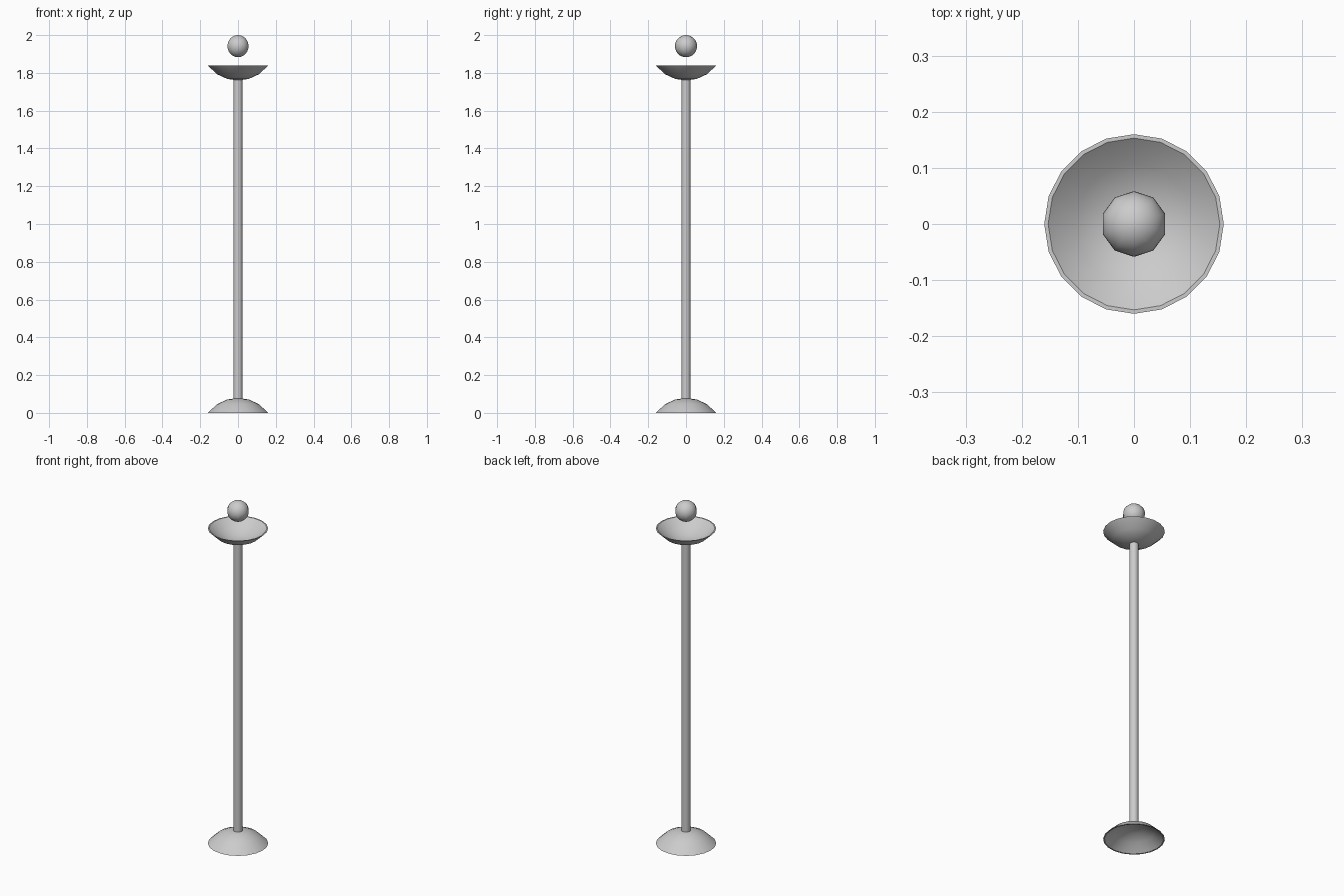
import bpy, math

if "Cube" in bpy.data.objects:
    bpy.data.objects.remove(bpy.data.objects["Cube"])

def smooth(ob):
    bpy.ops.object.select_all(action='DESELECT')
    ob.select_set(True)
    bpy.context.view_layer.objects.active = ob
    bpy.ops.object.shade_smooth_by_angle(angle=math.radians(40))

def lathe(name, profile, sides):
    """Spin a (radius, z) profile around z; it starts and ends on the axis."""
    verts, rings, faces = [], [], []
    for r, z in profile:
        n = 1 if r == 0 else sides
        rings.append([len(verts) + i for i in range(n)])
        verts += [(r * math.cos(2 * math.pi * i / sides),
                   r * math.sin(2 * math.pi * i / sides), z) for i in range(n)]
    for a, b in zip(rings, rings[1:]):
        for i in range(sides):
            j = (i + 1) % sides
            f = [a[i % len(a)], a[j % len(a)], b[j % len(b)], b[i % len(b)]]
            faces.append(list(dict.fromkeys(f)))
    me = bpy.data.meshes.new(name)
    me.from_pydata(verts, [], faces)
    ob = bpy.data.objects.new(name, me)
    bpy.context.collection.objects.link(ob)
    smooth(ob)
    return ob

# Shallow dish shell: outer skin from apex to rim, then back along the inside
def dish(name, rim_z, direction):
    outer = [(0, .079), (.057, .071), (.111, .046), (.16, 0)]
    inner = [(.153, 0), (.106, .04), (.055, .064), (0, .072)]
    pts = [(r, rim_z + direction * h) for r, h in outer + inner]
    return lathe(name, pts if direction < 0 else pts[::-1], 20)

dish("base", 0, 1)
dish("lamp_bowl", 1.839, -1)

# Pole between the two dishes
lathe("pole", [(0, .074), (.024, .074), (.024, 1.765), (0, 1.765)], 16)

# Floating globe bulb
bpy.ops.mesh.primitive_uv_sphere_add(segments=10, ring_count=20, radius=.0585,
                                     location=(0, 0, 1.9415))
bpy.context.object.name = "bulb"
smooth(bpy.context.object)
